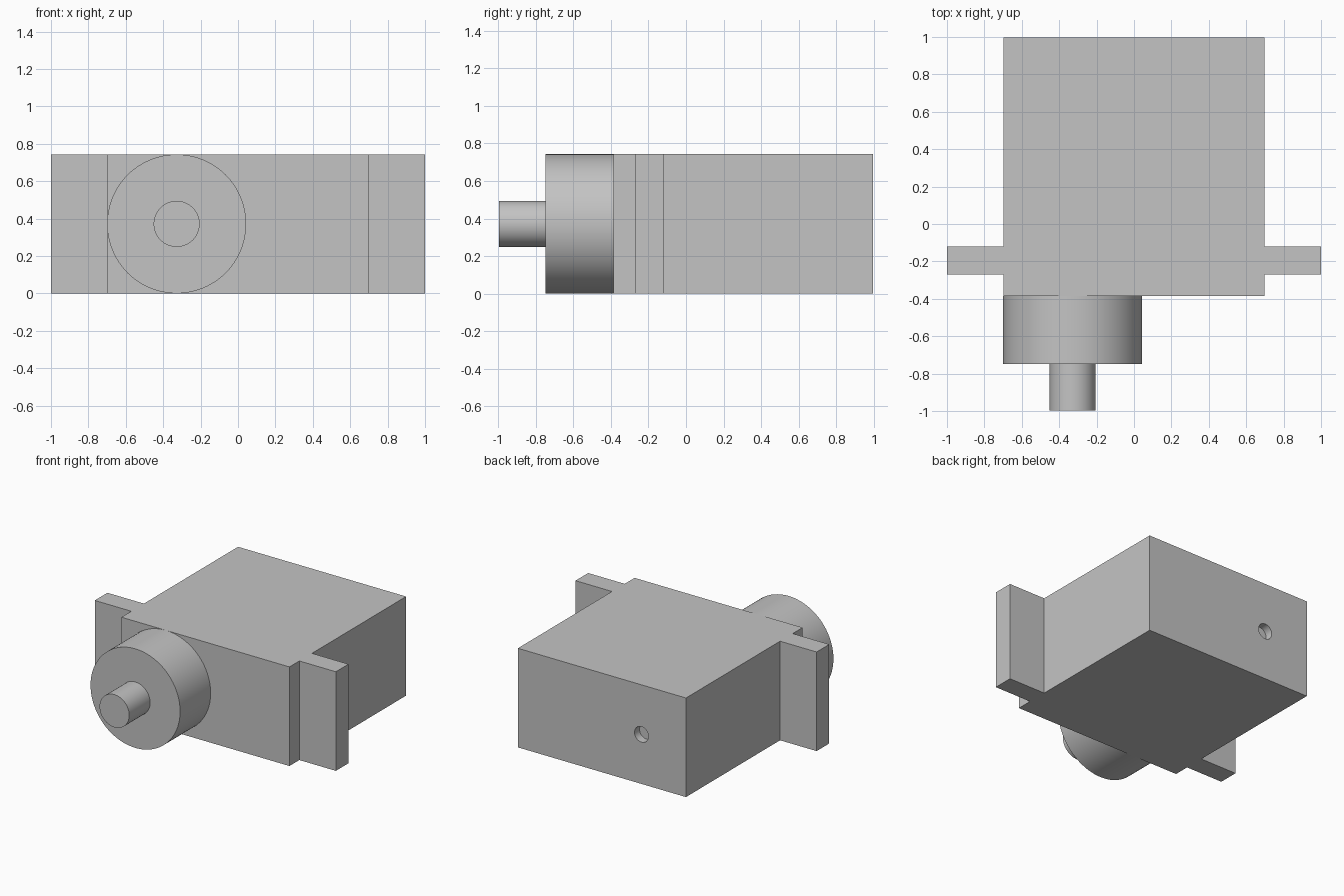
import bpy
import bmesh
from math import radians
from mathutils import Matrix

if "Cube" in bpy.data.objects:
    bpy.data.objects.remove(bpy.data.objects["Cube"], do_unlink=True)

HEIGHT = 0.743
AXIS_X, AXIS_Z = -0.328, HEIGHT / 2
BACK, FRONT = 0.996, -0.386

grey = bpy.data.materials.new("plain grey")
grey.use_nodes = True
colour = (0.55, 0.55, 0.55, 1)
grey.diffuse_color = colour
grey.node_tree.nodes["Principled BSDF"].inputs["Base Color"].default_value = colour


def add_object(name, bm):
    bmesh.ops.recalc_face_normals(bm, faces=bm.faces)
    mesh = bpy.data.meshes.new(name)
    bm.to_mesh(mesh)
    bm.free()
    mesh.materials.append(grey)
    obj = bpy.data.objects.new(name, mesh)
    bpy.context.collection.objects.link(obj)
    return obj


def activate(obj):
    bpy.ops.object.select_all(action="DESELECT")
    obj.select_set(True)
    bpy.context.view_layer.objects.active = obj


def cylinder(name, radius, y0, y1, sides=96):
    """Cylinder along y on the shared shaft axis."""
    bm = bmesh.new()
    place = Matrix.Translation((AXIS_X, (y0 + y1) / 2, AXIS_Z)) @ Matrix.Rotation(radians(90), 4, "X")
    bmesh.ops.create_cone(bm, cap_ends=True, segments=sides, radius1=radius,
                          radius2=radius, depth=abs(y1 - y0), matrix=place)
    obj = add_object(name, bm)
    activate(obj)
    bpy.ops.object.shade_smooth_by_angle(angle=radians(30))
    return obj


# Housing with side mounting ears: half plan outline, mirrored and extruded
half = [(0.697, FRONT), (0.697, -0.269), (1, -0.269),
        (1, -0.119), (0.697, -0.119), (0.697, BACK)]
outline = half + [(-x, y) for x, y in reversed(half)]
bm = bmesh.new()
base = bm.faces.new([bm.verts.new((x, y, 0)) for x, y in outline])
top = bmesh.ops.extrude_face_region(bm, geom=[base])["geom"]
bmesh.ops.translate(bm, vec=(0, 0, HEIGHT),
                    verts=[v for v in top if isinstance(v, bmesh.types.BMVert)])
housing = add_object("housing", bm)

# Shallow round recess in the back, in line with the shaft
cutter = cylinder("recess_cutter", 0.058, BACK - 0.06, BACK + 0.05, 48)
cutter.hide_render = True
cut = housing.modifiers.new("recess", "BOOLEAN")
cut.operation = "DIFFERENCE"
cut.solver = "EXACT"
cut.object = cutter
activate(housing)
bpy.ops.object.modifier_apply(modifier=cut.name)
bpy.data.objects.remove(cutter, do_unlink=True)
bpy.ops.object.shade_smooth_by_angle(angle=radians(30))

# Round gear boss and output shaft on the front
cylinder("gear_boss", HEIGHT / 2, -0.748, FRONT)
cylinder("output_shaft", 0.123, -0.996, -0.748, 64)
